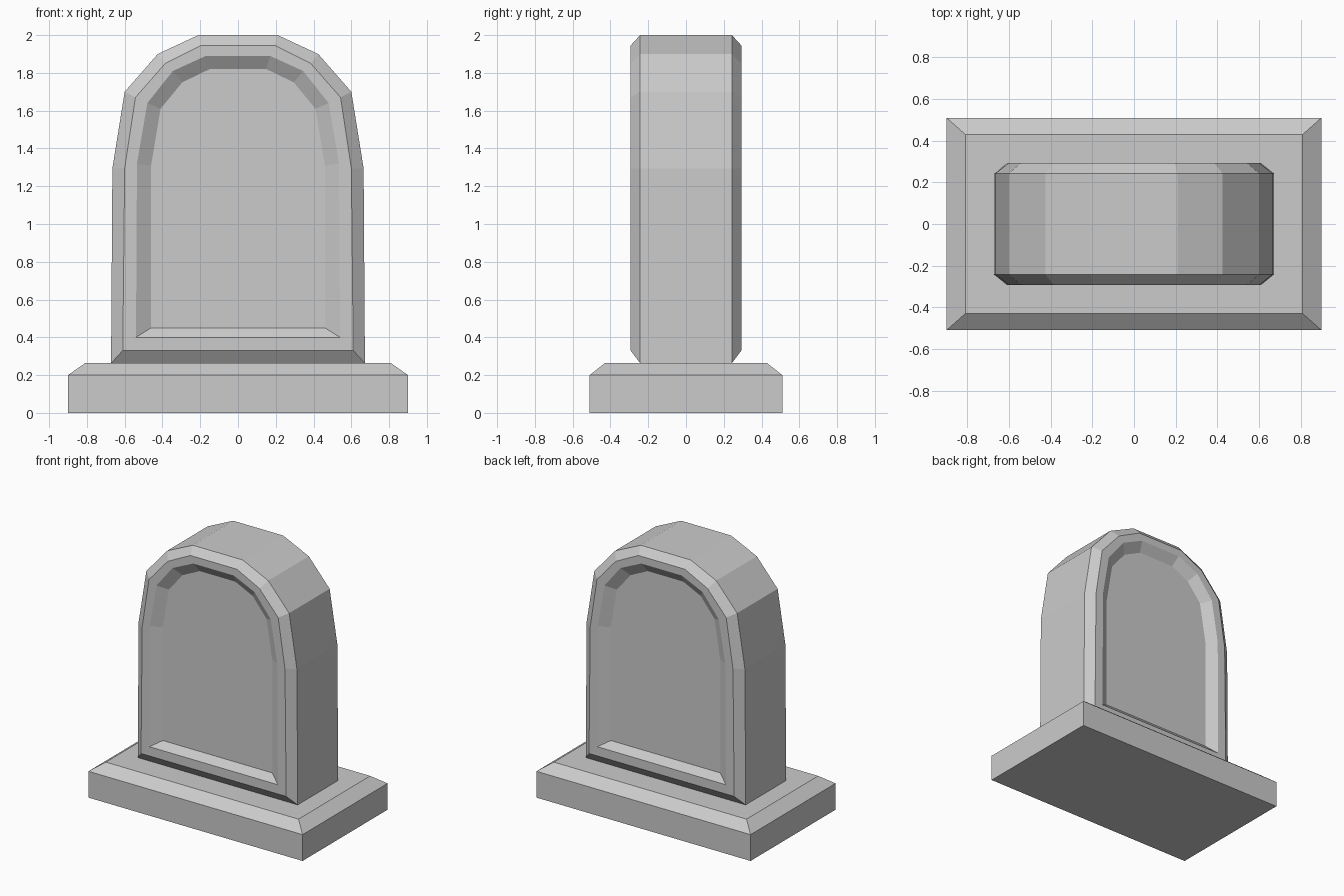
import bpy, bmesh

if "Cube" in bpy.data.objects:
    bpy.data.objects.remove(bpy.data.objects["Cube"])


def loft(name, rings):
    """Bridge consecutive closed rings of points and cap both ends."""
    bm = bmesh.new()
    loops = [[bm.verts.new(p) for p in ring] for ring in rings]
    n = len(loops[0])
    for a, b in zip(loops, loops[1:]):
        for i in range(n):
            j = (i + 1) % n
            bm.faces.new((a[i], a[j], b[j], b[i]))
    bm.faces.new(loops[0][::-1])
    bm.faces.new(loops[-1])
    bmesh.ops.recalc_face_normals(bm, faces=bm.faces[:])
    mesh = bpy.data.meshes.new(name)
    bm.to_mesh(mesh)
    bm.free()
    obj = bpy.data.objects.new(name, mesh)
    bpy.context.collection.objects.link(obj)
    return obj


def rect(x, y, z):
    return [(-x, -y, z), (x, -y, z), (x, y, z), (-x, y, z)]


def arch(half, y):
    """Mirror a right-hand half outline (x, z) into a full ring at depth y."""
    return [(x, y, z) for x, z in half] + [(-x, y, z) for x, z in reversed(half)]


# Plinth with a sloped top edge
loft("plinth", [rect(0.9, 0.51, 0), rect(0.9, 0.51, 0.2), rect(0.81, 0.43, 0.263)])

# Half outlines of the arched slab, from recess floor out to the side walls
floor = [(0.46, 0.45), (0.46, 1.31), (0.41, 1.61), (0.295, 1.75), (0.15, 1.82)]
rim = [(0.54, 0.40), (0.535, 1.32), (0.48, 1.64), (0.345, 1.81), (0.17, 1.89)]
edge = [(0.61, 0.33), (0.60, 1.295), (0.543, 1.67), (0.385, 1.85), (0.195, 1.945)]
side = [(0.672, 0.263), (0.665, 1.295), (0.60, 1.70), (0.425, 1.90), (0.21, 2.0)]

# Slab with chamfered edges and a recessed panel on both faces
half_rings = [(floor, 0.245), (rim, 0.293), (edge, 0.293), (side, 0.243)]
loft("headstone_slab",
     [arch(h, -y) for h, y in half_rings] + [arch(h, y) for h, y in reversed(half_rings)])
